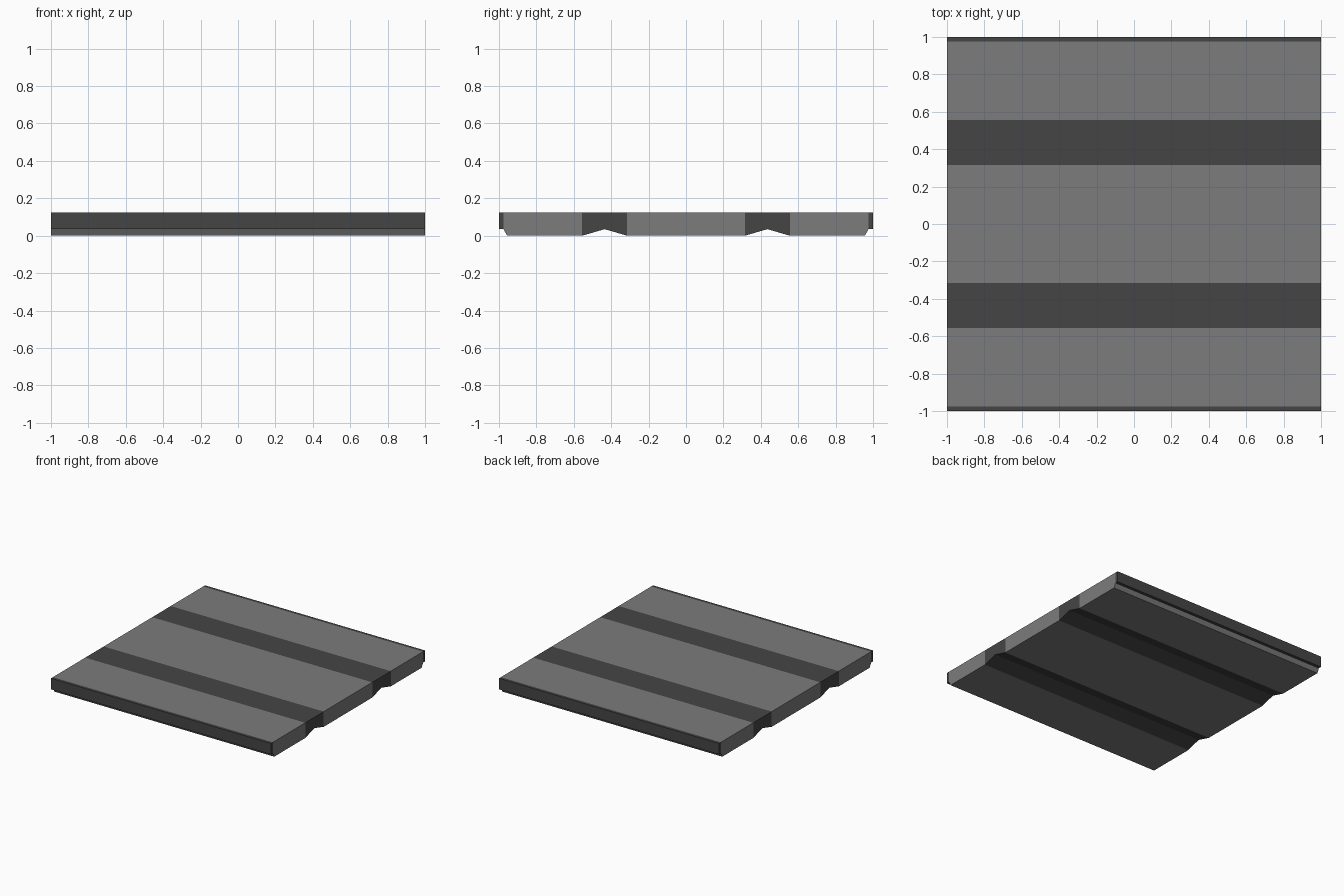
import bpy, bmesh

if "Cube" in bpy.data.objects:
    bpy.data.objects.remove(bpy.data.objects["Cube"])

TOP, NOTCH = 0.125, 0.035      # top height, underside recess height
IN, OUT = 0.315, 0.555         # seam strip limits
RIM = 0.975                    # start of the edge strip


def material(name, v):
    m = bpy.data.materials.new(name)
    m.diffuse_color = (v, v, v, 1)
    m.use_nodes = True
    m.node_tree.nodes["Principled BSDF"].inputs["Base Color"].default_value = m.diffuse_color
    return m


light = material("light_grey", 0.2)
dark = material("dark_grey", 0.06)


def strip(name, profile, mat, hidden=(), flip=False):
    """Extrude a (y, z) profile along x, leaving out walls buried at the y values in hidden."""
    pts = [(-y, z) for y, z in reversed(profile)] if flip else profile
    bm = bmesh.new()
    a = [bm.verts.new((-1, y, z)) for y, z in pts]
    b = [bm.verts.new((1, y, z)) for y, z in pts]
    bm.faces.new(a[::-1])
    bm.faces.new(b)
    n = len(pts)
    for i in range(n):
        j = (i + 1) % n
        if pts[i][0] == pts[j][0] and abs(pts[i][0]) in hidden:
            continue
        bm.faces.new((a[i], a[j], b[j], b[i]))
    me = bpy.data.meshes.new(name)
    bm.to_mesh(me)
    bm.free()
    me.materials.append(mat)
    bpy.context.collection.objects.link(bpy.data.objects.new(name, me))


# Central panel
strip("centre_panel", [(-IN, 0), (IN, 0), (IN, TOP), (-IN, TOP)], light, (IN,))

# Mirrored seams, outer panels and rims
for side, flip in (("back", False), ("front", True)):
    strip(side + "_seam",
          [(IN, 0), ((IN + OUT) / 2, NOTCH), (OUT, 0), (OUT, TOP), (IN, TOP)],
          dark, (IN, OUT), flip)
    strip(side + "_panel",
          [(OUT, 0), (0.957, 0), (RIM, NOTCH), (RIM, TOP), (OUT, TOP)],
          light, (OUT, RIM), flip)
    strip(side + "_rim",
          [(RIM, NOTCH), (1, NOTCH), (1, TOP), (RIM, TOP)],
          dark, (RIM,), flip)
